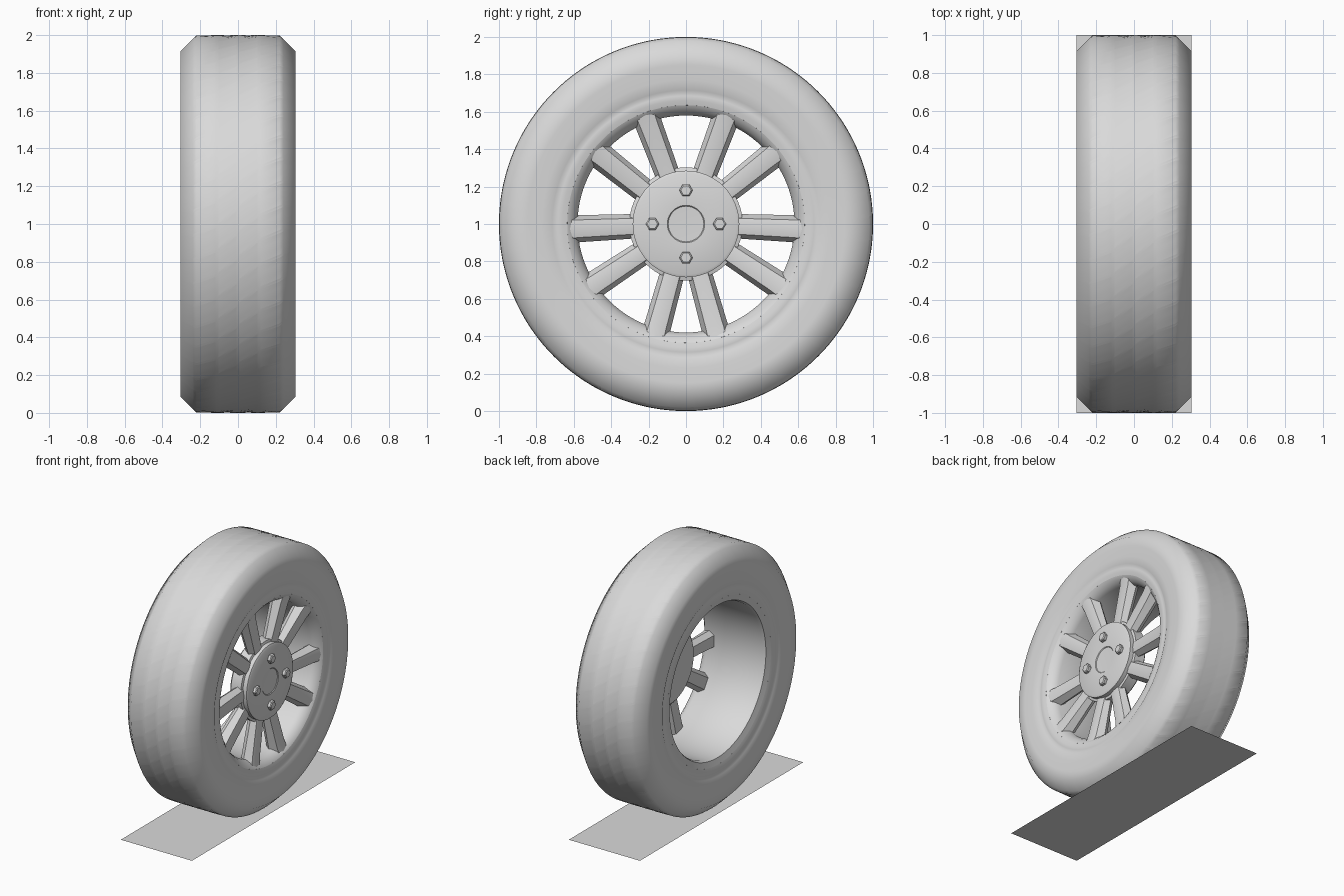
import bpy, bmesh, math
from math import cos, sin, pi, radians

cube = bpy.data.objects.get("Cube")
if cube:
    bpy.data.objects.remove(cube, do_unlink=True)

grey = bpy.data.materials.new("plain_grey")
grey.use_nodes = True
grey.diffuse_color = (0.7, 0.7, 0.7, 1)
grey.node_tree.nodes["Principled BSDF"].inputs["Base Color"].default_value = grey.diffuse_color


def finish(name, bm, angle=None):
    """Turn a bmesh into a named object, optionally smoothed below an angle."""
    bmesh.ops.remove_doubles(bm, verts=bm.verts, dist=0.0001)
    if len(bm.faces) > 1:
        bmesh.ops.recalc_face_normals(bm, faces=bm.faces)
    mesh = bpy.data.meshes.new(name)
    bm.to_mesh(mesh)
    bm.free()
    mesh.materials.append(grey)
    obj = bpy.data.objects.new(name, mesh)
    bpy.context.collection.objects.link(obj)
    if angle:
        bpy.ops.object.select_all(action='DESELECT')
        obj.select_set(True)
        bpy.context.view_layer.objects.active = obj
        bpy.ops.object.shade_smooth_by_angle(angle=radians(angle))
    return obj


def lathe(profile, angles, closed=False, shear=lambda x: 0, cy=0, cz=1):
    """Revolve (x, radius) points about an x-axis; return bmesh and face grid."""
    bm = bmesh.new()
    rows = [[bm.verts.new((x, cy - r * cos(a + shear(x)), cz + r * sin(a + shear(x))))
             for a in angles] for x, r in profile]
    n, m = len(rows), len(angles)
    faces = {}
    for i in range(n if closed else n - 1):
        for j in range(m):
            k, l = (i + 1) % n, (j + 1) % m
            faces[i, j] = bm.faces.new((rows[i][j], rows[i][l], rows[k][l], rows[k][j]))
    return bm, faces


def ring(count):
    return [2 * pi * i / count for i in range(count)]


def clamp(x, limit):
    return max(-limit, min(limit, x))


# Tyre: mirrored section, swept with slanted tread
PITCHES, DIVS, CUT, DEPTH, EDGE = 48, 4, 0.016, 0.02, 0.24
half = [(0.008, 1), (0.102, 1), (0.118, 1), (0.22, 0.998), (EDGE, 0.98),
        (0.305, 0.915), (0.304, 0.85), (0.302, 0.77), (0.297, 0.715),
        (0.289, 0.70), (0.293, 0.685), (0.291, 0.66), (0.285, 0.635)]
section = [(-x, r) for x, r in reversed(half)] + half


def slant(x):
    mid = clamp(x, 0.11)
    return 0.85 * mid + 0.4 * (clamp(x, EDGE) - mid)


pitch = 2 * pi / PITCHES
start = 0.09 - slant(EDGE)
angles = [start + p * pitch + (0 if d == 0 else CUT + (pitch - CUT) * (d - 1) / (DIVS - 1))
          for p in range(PITCHES) for d in range(DIVS)]
bm, faces = lathe(section, angles, closed=True, shear=slant)

# Tread grooves: three rings and slanted cuts, sunk towards the axle
grooves = []
for (i, j), face in faces.items():
    x0, x1 = section[i][0], section[(i + 1) % len(section)][0]
    in_tread = max(abs(x0), abs(x1)) <= EDGE
    if in_tread and (abs(x1 - x0) < 0.018 or j % DIVS == 0):
        grooves.append(face)
sunk = bmesh.ops.extrude_face_region(bm, geom=grooves)["geom"]
for v in sunk:
    if isinstance(v, bmesh.types.BMVert):
        r = math.hypot(v.co.y, v.co.z - 1)
        s = (r - DEPTH) / r
        v.co.y *= s
        v.co.z = 1 + (v.co.z - 1) * s
finish("tyre", bm, 50)

# Rim barrel with flared lips
rim = [(0.285, 0.635), (0.278, 0.622), (0.255, 0.598), (0.22, 0.58), (-0.25, 0.58),
       (-0.272, 0.59), (-0.285, 0.635), (-0.2, 0.64), (0.2, 0.64)]
finish("rim", lathe(rim, ring(96), closed=True)[0], 40)

# Hub disc with a shallow centre cap and a rear flange
hub = [(0.268, 0), (0.271, 0.095), (0.276, 0.1), (0.28, 0.27), (0.273, 0.285),
       (0.24, 0.285), (0.235, 0.303), (0.15, 0.303), (0.13, 0.28), (0.13, 0)]
finish("hub", lathe(hub, ring(64))[0], 35)

# Wheel nuts
nut = [(0.26, 0.036), (0.298, 0.036), (0.304, 0.028), (0.304, 0)]
for i, a in enumerate(ring(4)):
    finish(f"wheel_nut_{i + 1}",
           lathe(nut, ring(6), cy=0.18 * cos(a), cz=1 + 0.18 * sin(a))[0])


# Spokes: five pairs of bevelled bars that widen towards the rim
def spoke(name, angle):
    bm = bmesh.new()
    loops = []
    for r, w, front in ((0.26, 0.065, 0.25), (0.56, 0.072, 0.268), (0.64, 0.077, 0.28)):
        shape = [(-w, 0.205), (-0.65 * w, front - 0.008), (0, front),
                 (0.65 * w, front - 0.008), (w, 0.205), (0.6 * w, 0.165), (-0.6 * w, 0.165)]
        loops.append([bm.verts.new((x, r * cos(angle) - t * sin(angle),
                                    1 + r * sin(angle) + t * cos(angle))) for t, x in shape])
    n = len(loops[0])
    for a, b in zip(loops, loops[1:]):
        for i in range(n):
            bm.faces.new((a[i], a[(i + 1) % n], b[(i + 1) % n], b[i]))
    bm.faces.new(loops[0])
    bm.faces.new(loops[-1])
    finish(name, bm, 30)


for p in range(5):
    for side, offset in (("a", -15.5), ("b", 15.5)):
        spoke(f"spoke_{p + 1}{side}", radians(-90 + 72 * p + offset))

# Flat ground plate under the wheel
bm = bmesh.new()
bm.faces.new([bm.verts.new((x * 0.305, y, 0)) for x, y in ((-1, -1), (1, -1), (1, 1), (-1, 1))])
finish("base_plate", bm)
